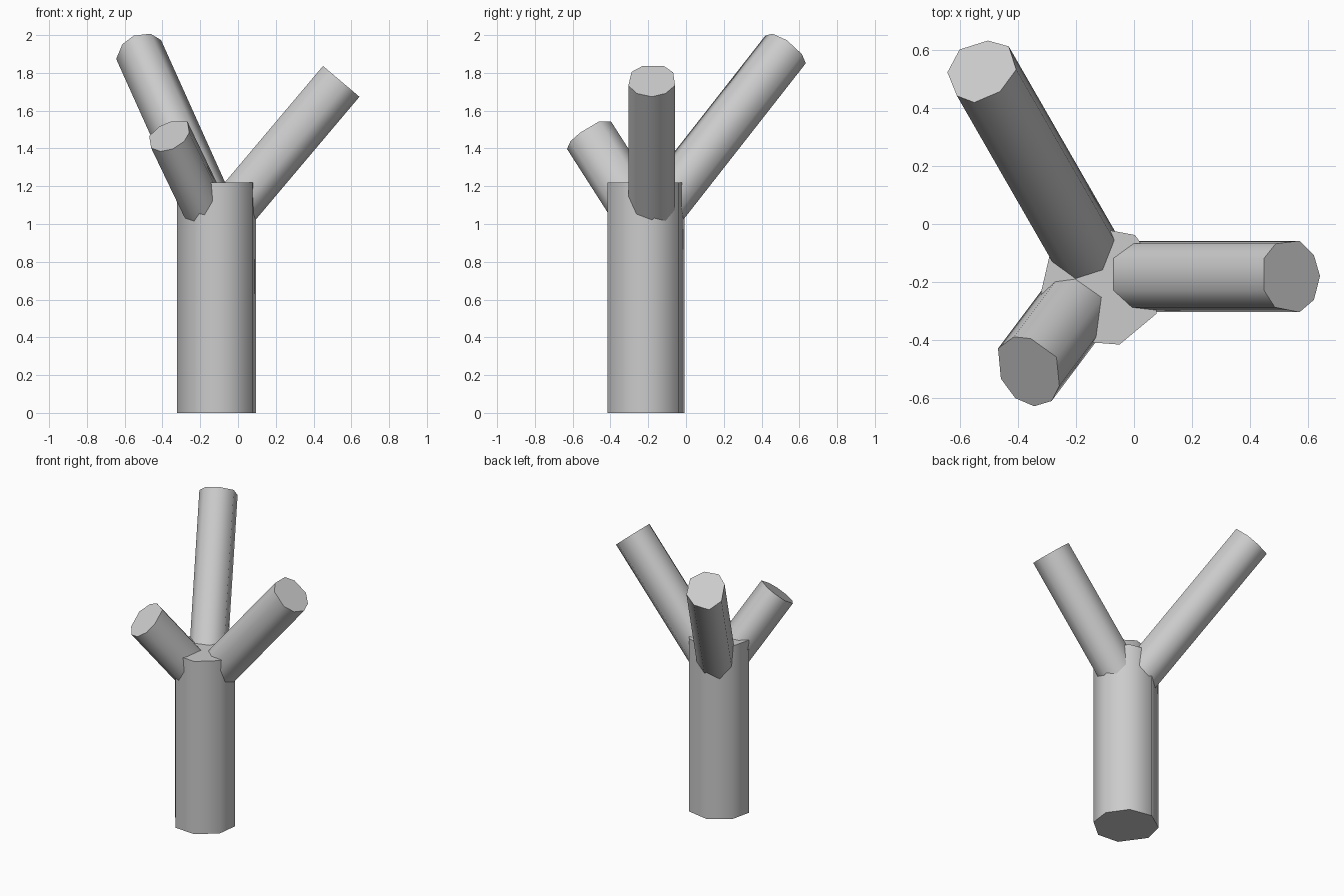
import bpy, bmesh, math
from mathutils import Vector

if "Cube" in bpy.data.objects:
    bpy.data.objects.remove(bpy.data.objects["Cube"])


def limb(name, outline, height, direction, length):
    """Prism whose end cap is square to its direction; outline is the cap seen from above."""
    d = Vector(direction)
    xs, ys = [p[0] for p in outline], [p[1] for p in outline]
    cx, cy = (min(xs) + max(xs)) / 2, (min(ys) + max(ys)) / 2
    n = d.normalized()
    bm = bmesh.new()
    top, base = [], []
    for x, y in outline:
        z = height - (d.x * (x - cx) + d.y * (y - cy)) / d.z
        p = Vector((x, y, z))
        top.append(bm.verts.new(p))
        base.append(bm.verts.new(p - n * length))
    bm.faces.new(top)
    bm.faces.new(base[::-1])
    for i in range(len(top)):
        j = (i + 1) % len(top)
        bm.faces.new((base[i], base[j], top[j], top[i]))
    bmesh.ops.recalc_face_normals(bm, faces=bm.faces)
    mesh = bpy.data.meshes.new(name)
    bm.to_mesh(mesh)
    bm.free()
    ob = bpy.data.objects.new(name, mesh)
    bpy.context.collection.objects.link(ob)
    bpy.ops.object.select_all(action='DESELECT')
    ob.select_set(True)
    bpy.context.view_layer.objects.active = ob
    bpy.ops.object.shade_smooth_by_angle(angle=math.radians(62))
    return ob


# Trunk: slightly uneven octagonal column
trunk_angles = (-73, -27, 13, 57, 102, 147, 187, 244)
limb("trunk", [(-0.112 + 0.212 * math.cos(math.radians(a)),
                -0.215 + 0.211 * math.sin(math.radians(a))) for a in trunk_angles],
     1.22, (0, 0, 1), 1.22)

# Right branch
limb("right_branch", [(.45, -.118), (.49, -.068), (.572, -.058), (.622, -.108),
                      (.643, -.18), (.622, -.262), (.572, -.305), (.487, -.288),
                      (.45, -.23)],
     1.755, (.844, 0, 1), 0.98)

# Tall back left branch
limb("back_branch", [(-.645, .524), (-.603, .603), (-.505, .634), (-.433, .614),
                     (-.407, .534), (-.463, .458), (-.552, .42), (-.612, .443)],
     1.925, (-.45, .783, 1), 1.22)

# Short front left branch
limb("front_branch", [(-.47, -.43), (-.415, -.39), (-.357, -.396), (-.268, -.46),
                      (-.258, -.56), (-.285, -.612), (-.345, -.63), (-.41, -.602),
                      (-.46, -.535)],
     1.465, (-.48, -.64, 1), 0.58)
